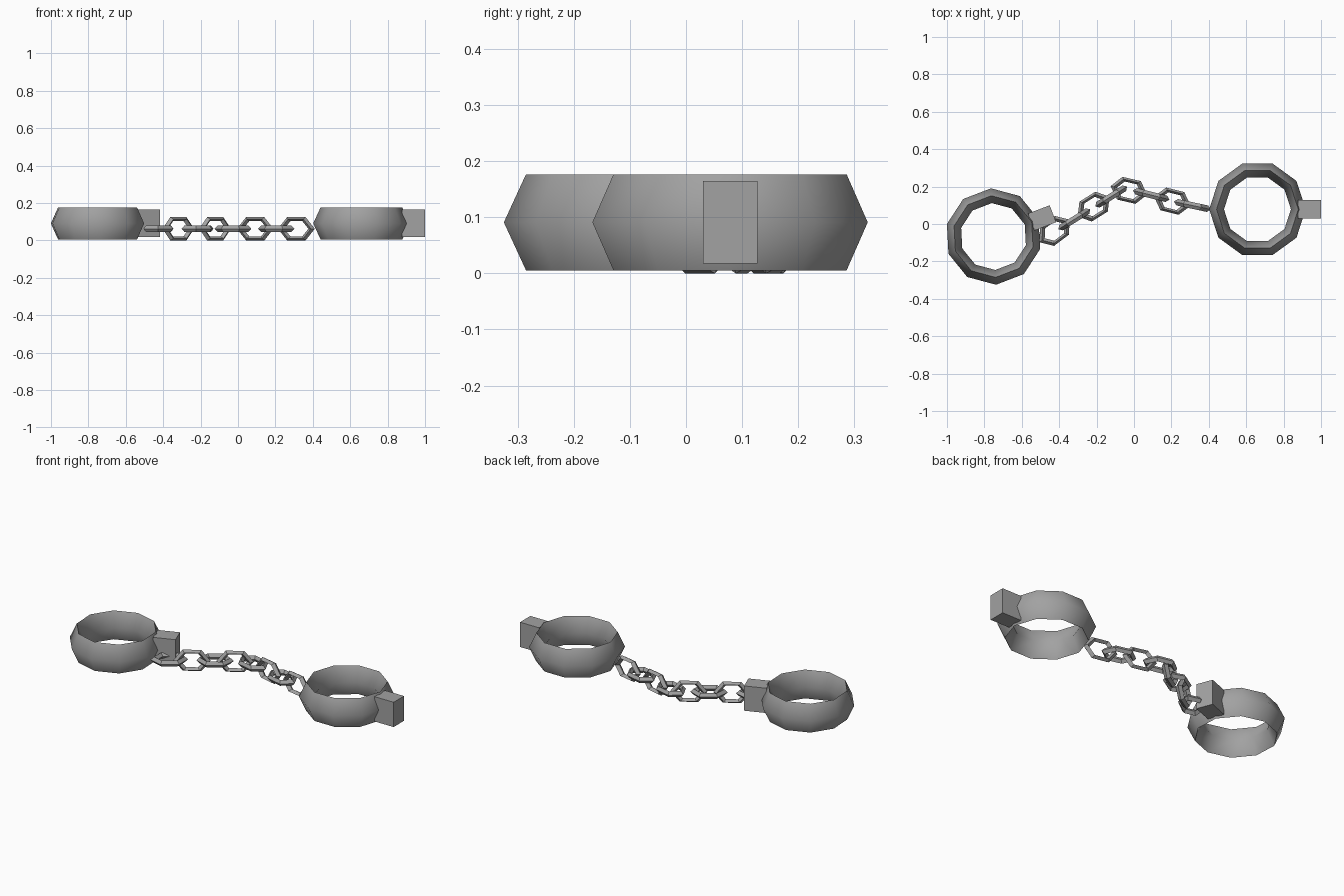
import bpy
import bmesh
from math import radians, cos, sin, pi
from mathutils import Matrix

cube = bpy.data.objects.get("Cube")
if cube:
    bpy.data.objects.remove(cube, do_unlink=True)

steel = bpy.data.materials.new("grey steel")
steel.use_nodes = True
GREY = (0.36, 0.36, 0.36, 1)
steel.diffuse_color = GREY
steel.node_tree.nodes["Principled BSDF"].inputs["Base Color"].default_value = GREY


def finish(name, bm, smooth_angle=None):
    bmesh.ops.recalc_face_normals(bm, faces=bm.faces)
    mesh = bpy.data.meshes.new(name)
    bm.to_mesh(mesh)
    bm.free()
    mesh.materials.append(steel)
    obj = bpy.data.objects.new(name, mesh)
    bpy.context.collection.objects.link(obj)
    if smooth_angle:
        bpy.ops.object.select_all(action="DESELECT")
        obj.select_set(True)
        bpy.context.view_layer.objects.active = obj
        bpy.ops.object.shade_smooth_by_angle(angle=radians(smooth_angle))
    return obj


def diamond_ring(sides, radius, half_width, half_height):
    """Closed ring with a four-sided diamond cross-section."""
    bm = bmesh.new()
    loops = []
    for i in range(sides):
        a = 2 * pi * i / sides
        loop = []
        for j in range(4):
            b = j * pi / 2
            r = radius + half_width * cos(b)
            loop.append(bm.verts.new((r * cos(a), r * sin(a), half_height * sin(b))))
        loops.append(loop)
    for i in range(sides):
        p, q = loops[i], loops[(i + 1) % sides]
        for j in range(4):
            k = (j + 1) % 4
            bm.faces.new((p[j], q[j], q[k], p[k]))
    return bm


# Cuffs, each with a lock block on its outer side
def cuff(side, x, y, turn):
    place = Matrix.Translation((x, y, 0.091)) @ Matrix.Rotation(radians(turn), 4, "Z")
    bm = diamond_ring(10, 0.2185, 0.0395, 0.0855)
    bm.transform(place)
    finish(side + "_cuff", bm, 60)

    bm = bmesh.new()
    bmesh.ops.create_cube(bm, size=1)
    bm.transform(place @ Matrix.Translation((0.278, 0, 0))
                 @ Matrix.Diagonal((0.124, 0.097, 0.147, 1)))
    finish(side + "_lock_block", bm)


cuff("left", 0.66, 0.0785, 0)
cuff("right", -0.751, -0.067, 21)

# Chain: hexagonal links, alternately lying flat and standing upright
LINKS = [
    (-0.425, -0.037, 37), (-0.319, 0.025, 32),
    (-0.216, 0.093, 32), (-0.122, 0.147, 32),
    (-0.027, 0.180, -13), (0.092, 0.155, -14),
    (0.205, 0.122, -14), (0.312, 0.099, -12),
]
for i, (x, y, turn) in enumerate(LINKS):
    bm = diamond_ring(6, 0.083, 0.0175, 0.0175)
    bm.transform(Matrix.Translation((x, y, 0.0625))
                 @ Matrix.Rotation(radians(turn), 4, "Z")
                 @ Matrix.Rotation(radians(90 * (i % 2)), 4, "X")
                 @ Matrix.Diagonal((1, 0.718, 1, 1)))
    finish("chain_link_%d" % (i + 1), bm)
